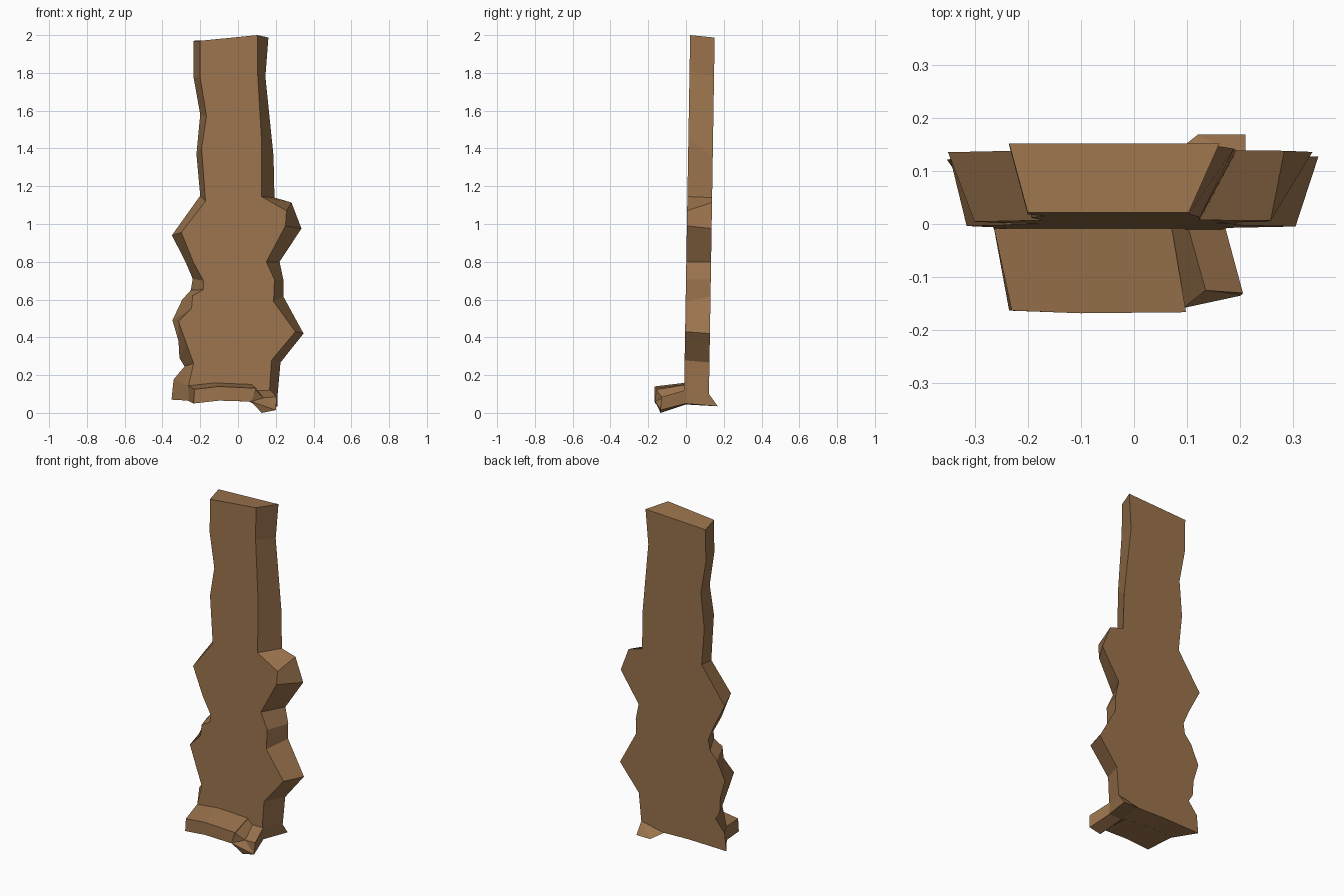
import bpy, bmesh

# The single wood colour
wood = bpy.data.materials.new("brown wood")
wood.diffuse_color = (0.33, 0.175, 0.075, 1)


def loft(name, front, back):
    """Solid between two matching outlines of 3D points."""
    bm = bmesh.new()
    f = [bm.verts.new(p) for p in front]
    b = [bm.verts.new(p) for p in back]
    n = len(f)
    bm.faces.new(f)
    bm.faces.new(b[::-1])
    for i in range(n):
        j = (i + 1) % n
        bm.faces.new((f[j], f[i], b[i], b[j]))
    bmesh.ops.recalc_face_normals(bm, faces=bm.faces)
    # triangulate the gently bent outlines so both caps stay clean
    bmesh.ops.triangulate(bm, faces=[x for x in bm.faces if len(x.verts) > 4],
                          ngon_method='EAR_CLIP')
    me = bpy.data.meshes.new(name)
    bm.to_mesh(me)
    bm.free()
    me.materials.append(wood)
    ob = bpy.data.objects.new(name, me)
    bpy.context.collection.objects.link(ob)
    return ob


# Plank edges, top to bottom: back x, back z, front x, front z
left = [
    (-.235, 1.97, -.20, 1.97), (-.235, 1.775, -.20, 1.775),
    (-.20, 1.58, -.167, 1.57), (-.22, 1.37, -.193, 1.40),
    (-.20, 1.15, -.172, 1.12), (-.35, .94, -.30, .955),
    (-.278, .80, -.235, .795), (-.24, .71, -.183, .70),
    (-.25, .65, -.183, .653), (-.295, .60, -.24, .62),
    (-.347, .49, -.246, .553), (-.315, .38, -.315, .484),
    (-.31, .29, -.272, .363), (-.283, .246, -.235, .262),
    (-.341, .177, -.262, .145), (-.352, .07, -.262, .065)]
right = [
    (.161, 1.987, .103, 2.0), (.145, 1.78, .103, 1.81),
    (.188, 1.36, .124, 1.45), (.193, 1.14, .124, 1.145),
    (.283, 1.114, .257, 1.07), (.336, .976, .251, .99),
    (.22, .80, .15, .80), (.24, .706, .193, .706),
    (.24, .616, .188, .59), (.347, .42, .304, .43),
    (.225, .267, .177, .278), (.21, .10, .167, .12)]
bottom = [(-.1, .075, -.1, .07), (.06, .07, .06, .06),
          (.12, .035, .09, .045), (.21, .035, .17, .05)]
outline = left + bottom + right[::-1]


def back_y(z):
    # the lower right corner of the back flares outwards
    return .168 if z < .05 else .12 + .016 * z


loft("plank",
     [(fx, -.012 + .017 * fz, fz) for bx, bz, fx, fz in outline],
     [(bx, back_y(bz), bz) for bx, bz, fx, fz in outline])

# Long ledge sticking out at the foot of the plank
loft("foot_ledge",
     [(-.23, -.163, .125), (-.10, -.168, .14), (.098, -.166, .13),
      (.07, -.166, .06), (-.10, -.168, .065), (-.235, -.163, .05)],
     [(-.265, .0, .145), (-.125, .0, .16), (.07, .0, .152),
      (.06, .0, .06), (-.10, .0, .07), (-.265, .0, .065)])

# Small toe beside the ledge, reaching the ground
loft("foot_toe",
     [(.09, -.16, .125), (.135, -.125, .08), (.205, -.13, .085),
      (.20, -.135, .015), (.125, -.135, 0), (.07, -.163, .06)],
     [(.07, .0, .148), (.10, .0, .122), (.17, .0, .122),
      (.17, .0, .05), (.09, .0, .045), (.06, .0, .06)])
